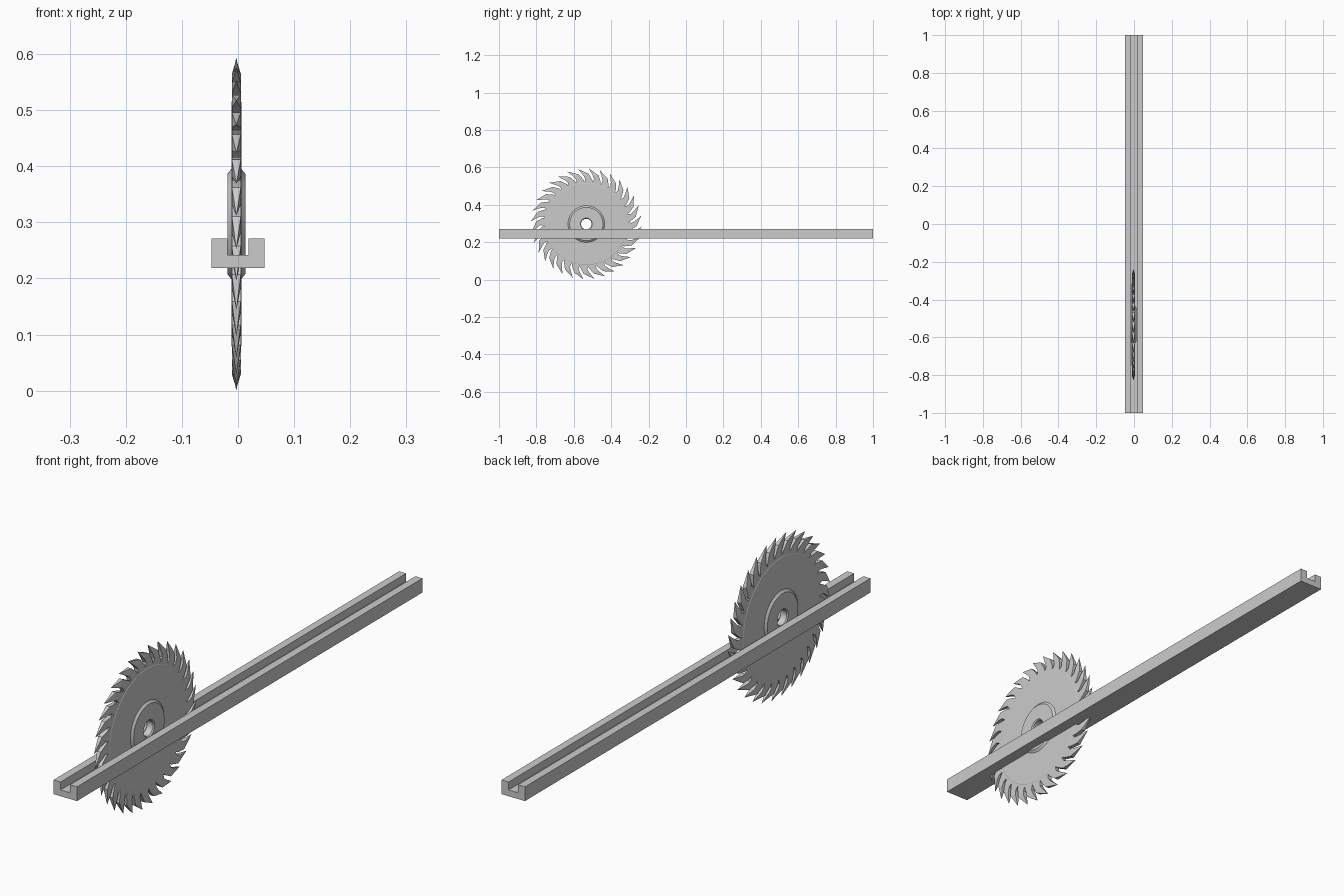
import bpy, bmesh
from math import cos, sin, tau, radians

if "Cube" in bpy.data.objects:
    bpy.data.objects.remove(bpy.data.objects["Cube"])

CX, CY, CZ = -0.003, -0.533, 0.297   # blade centre
TEETH = 32


def make_object(name, bm):
    bmesh.ops.recalc_face_normals(bm, faces=bm.faces)
    mesh = bpy.data.meshes.new(name)
    bm.to_mesh(mesh)
    bm.free()
    obj = bpy.data.objects.new(name, mesh)
    bpy.context.collection.objects.link(obj)
    return obj


def polar(bm, x, r, a):
    return bm.verts.new((CX + x, CY + r * cos(a), CZ + r * sin(a)))


# Grooved rail: U profile extruded along y
profile = [(-0.0475, 0.219), (0.0475, 0.219), (0.0475, 0.271), (0.019, 0.271),
           (0.019, 0.242), (-0.019, 0.242), (-0.019, 0.271), (-0.0475, 0.271)]
bm = bmesh.new()
face = bm.faces.new([bm.verts.new((x, -1, z)) for x, z in profile])
ext = bmesh.ops.extrude_face_region(bm, geom=[face])
bmesh.ops.translate(bm, vec=(0, 2, 0),
                    verts=[g for g in ext["geom"] if isinstance(g, bmesh.types.BMVert)])
make_object("grooved_rail", bm)

# Blade disc with bevelled hub and centre hole: half profile (x, radius), mirrored
half = [(0.012, 0.028), (0.016, 0.032), (0.016, 0.089), (0.009, 0.098),
        (0.009, 0.217), (0.008, 0.219), (0.008, 0.228)]
section = half + [(-x, r) for x, r in reversed(half)]
SEG = 64
bm = bmesh.new()
rings = [[polar(bm, x, r, tau * i / SEG) for x, r in section] for i in range(SEG)]
n = len(section)
for i in range(SEG):
    a, b = rings[i], rings[(i + 1) % SEG]
    for j in range(n):
        k = (j + 1) % n
        bm.faces.new((a[j], a[k], b[k], b[j]))
disc = make_object("blade_disc", bm)
bpy.context.view_layer.objects.active = disc
disc.select_set(True)
bpy.ops.object.shade_smooth_by_angle(angle=radians(20))

# Hooked teeth: full width at the root, narrowing to a point at the swept tip
pitch = tau / TEETH
phase = radians(177.2) - 1.5 * pitch
outline = [(0.0, 0.222), (0.05, 0.236), (0.5, 0.268), (1.05, 0.259),
           (0.88, 0.243), (0.95, 0.222)]   # (pitch fraction, radius)
bm = bmesh.new()
for i in range(TEETH):
    base = phase + i * pitch
    sides = [[polar(bm, x, r, base + t * pitch) for t, r in outline]
             for x in (-0.008, 0.008)]
    tip = polar(bm, 0, 0.297, base + 1.5 * pitch)
    left, right = sides
    bm.faces.new(left)
    bm.faces.new(right)
    for j in range(len(outline)):
        k = (j + 1) % len(outline)
        if j == 2:
            continue
        bm.faces.new((left[j], left[k], right[k], right[j]))
    ring = [left[2], left[3], right[3], right[2]]
    for j in range(4):
        bm.faces.new((ring[j], ring[(j + 1) % 4], tip))
make_object("blade_teeth", bm)
